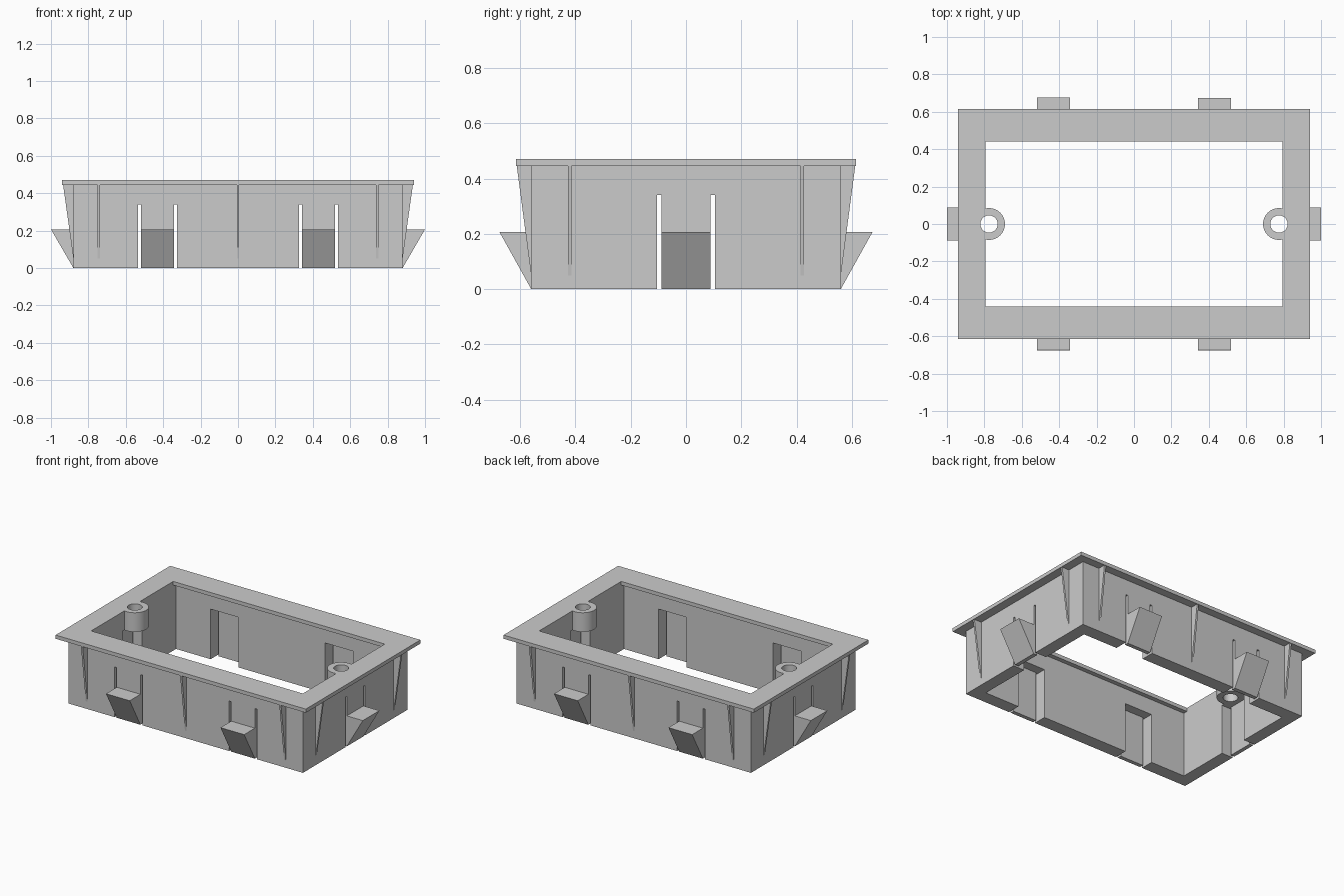
import bpy, bmesh
from math import pi
from mathutils import Matrix

if "Cube" in bpy.data.objects:
    bpy.data.objects.remove(bpy.data.objects["Cube"])

HX, HY = 0.88, 0.56          # outer wall half sizes
TOP, LIP = 0.47, 0.445       # rim top and rim underside
NOTCH = 0.34                 # height of the clip notches


def finish(name, bm):
    bmesh.ops.recalc_face_normals(bm, faces=bm.faces)
    me = bpy.data.meshes.new(name)
    bm.to_mesh(me)
    bm.free()
    ob = bpy.data.objects.new(name, me)
    bpy.context.collection.objects.link(ob)
    return ob


def box(name, x0, x1, y0, y1, z0, z1):
    bm = bmesh.new()
    m = Matrix.Translation(((x0 + x1) / 2, (y0 + y1) / 2, (z0 + z1) / 2))
    bmesh.ops.create_cube(bm, size=1, matrix=m @ Matrix.Diagonal((x1 - x0, y1 - y0, z1 - z0, 1)))
    return finish(name, bm)


def cylinder(name, x, r, z0, z1):
    bm = bmesh.new()
    bmesh.ops.create_cone(bm, cap_ends=True, segments=48, radius1=r, radius2=r, depth=z1 - z0,
                          matrix=Matrix.Translation((x, 0, (z0 + z1) / 2)))
    return finish(name, bm)


def prism(name, profile, along, width, angle):
    """Extrude an (outward, z) profile sideways, then turn it to face a wall."""
    bm = bmesh.new()
    f = bm.faces.new([bm.verts.new((o, along - width / 2, z)) for o, z in profile])
    ext = bmesh.ops.extrude_face_region(bm, geom=[f])
    bmesh.ops.translate(bm, vec=(0, width, 0),
                        verts=[v for v in ext["geom"] if isinstance(v, bmesh.types.BMVert)])
    bmesh.ops.rotate(bm, verts=bm.verts, matrix=Matrix.Rotation(angle, 3, 'Z'))
    return finish(name, bm)


def combine(ob, other, op):
    mod = ob.modifiers.new("combine", 'BOOLEAN')
    mod.operation, mod.solver, mod.object = op, 'EXACT', other
    bpy.context.view_layer.objects.active = ob
    bpy.ops.object.modifier_apply(modifier=mod.name)
    bpy.data.objects.remove(other)


# Walls with overhanging rim, hollowed out
frame = box("frame", -HX, HX, -HY, HY, 0, 0.46)
combine(frame, box("rim", -0.94, 0.94, -0.615, 0.615, LIP, TOP), 'UNION')
combine(frame, box("cavity", -0.795, 0.795, -0.47, 0.47, -0.1, LIP), 'DIFFERENCE')
combine(frame, box("opening", -0.795, 0.795, -0.44, 0.44, 0.4, 0.6), 'DIFFERENCE')

# Notches that free the spring clips
for s in (-1, 1):
    combine(frame, box("notch", s * 0.43 - 0.105, s * 0.43 + 0.105, -0.58, 0.58, -0.1, NOTCH), 'DIFFERENCE')
combine(frame, box("notch", -0.9, 0.9, -0.105, 0.105, -0.1, NOTCH), 'DIFFERENCE')

# Screw bosses
for s in (-1, 1):
    combine(frame, cylinder("boss", s * 0.775, 0.085, NOTCH, TOP), 'UNION')
    combine(frame, cylinder("hole", s * 0.775, 0.046, 0.2, 0.6), 'DIFFERENCE')
bpy.ops.object.select_all(action='DESELECT')
frame.select_set(True)
bpy.context.view_layer.objects.active = frame
bpy.ops.object.shade_smooth_by_angle(angle=pi / 6)

# Spring clips and tapered ribs on every wall
walls = [
    ("front", -pi / 2, HY, 0.675, 0.612, (-0.43, 0.43), (-0.745, 0, 0.745)),
    ("back", pi / 2, HY, 0.675, 0.612, (-0.43, 0.43), (-0.745, 0, 0.745)),
    ("right", 0, HX, 1.0, 0.935, (0,), (-0.42, 0.42)),
    ("left", pi, HX, 1.0, 0.935, (0,), (-0.42, 0.42)),
]
for side, angle, wall, tip, rib_out, clips, ribs in walls:
    clip = [(wall - 0.027, 0), (wall, 0), (tip, 0.207), (wall, 0.207), (wall, NOTCH), (wall - 0.027, NOTCH)]
    for a in clips:
        prism(side + "_clip", clip, a, 0.178, angle)
    rib = [(wall - 0.01, 0.05), (wall, 0.05), (rib_out, LIP), (wall - 0.01, LIP)]
    for a in ribs:
        prism(side + "_rib", rib, a, 0.013, angle)
